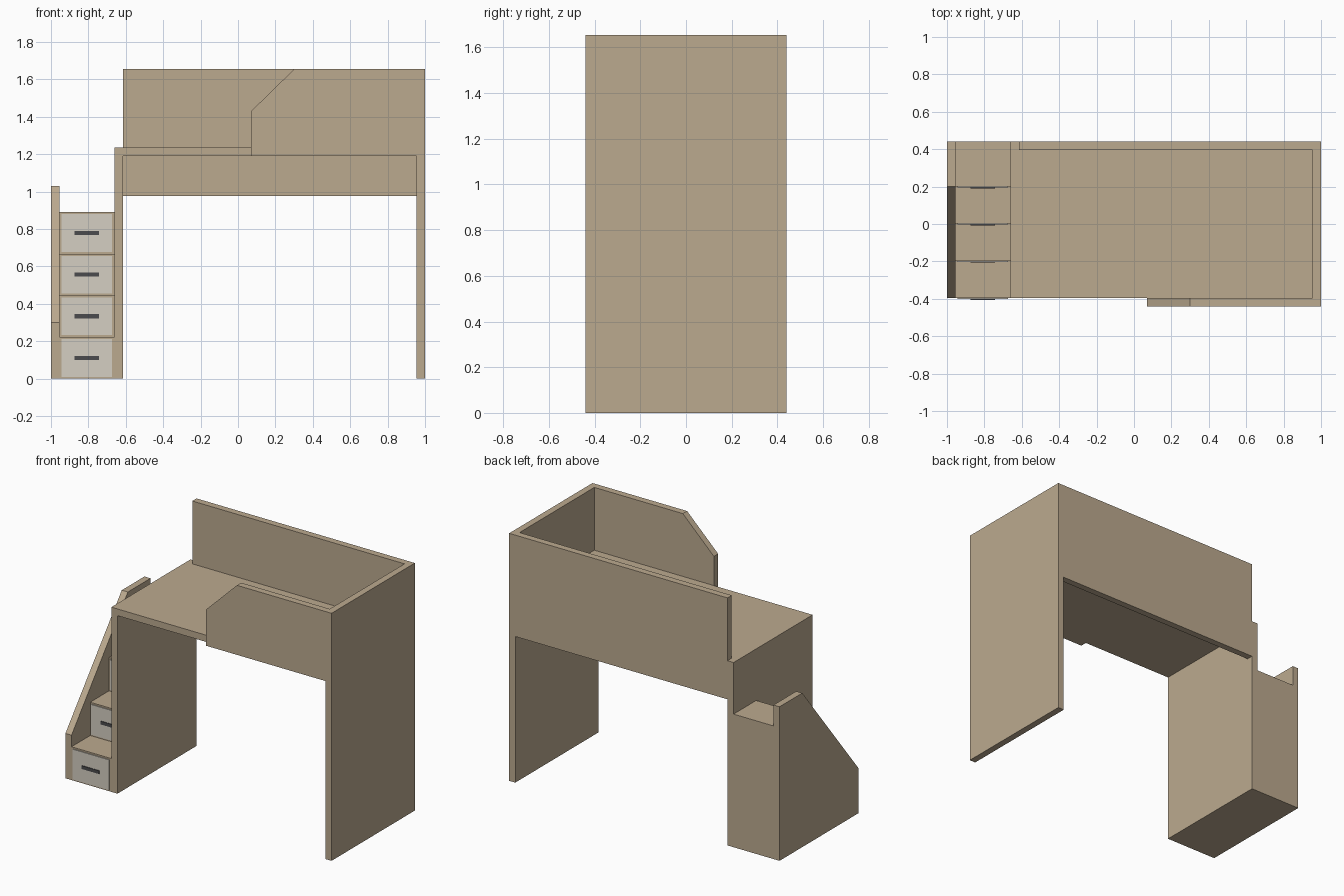
import bpy, bmesh

if "Cube" in bpy.data.objects:
    bpy.data.objects.remove(bpy.data.objects["Cube"])


def material(name, rgb):
    m = bpy.data.materials.new(name)
    m.diffuse_color = (*rgb, 1)
    m.use_nodes = True
    m.node_tree.nodes["Principled BSDF"].inputs["Base Color"].default_value = m.diffuse_color
    return m


WOOD = material("tan_wood", (0.50, 0.40, 0.275))
PALE = material("pale_drawer_front", (0.66, 0.62, 0.54))
DARK = material("dark_handle", (0.07, 0.07, 0.075))


def prism(name, profile, axis, lo, hi, mat):
    """Extrude a profile along x (points are y,z) or y (points are x,z)."""
    bm = bmesh.new()
    def place(p, d):
        return (d, p[0], p[1]) if axis == 'x' else (p[0], d, p[1])
    face = bm.faces.new([bm.verts.new(place(p, lo)) for p in profile])
    ext = bmesh.ops.extrude_face_region(bm, geom=[face])
    verts = [g for g in ext["geom"] if isinstance(g, bmesh.types.BMVert)]
    offset = (hi - lo, 0, 0) if axis == 'x' else (0, hi - lo, 0)
    bmesh.ops.translate(bm, verts=verts, vec=offset)
    bmesh.ops.recalc_face_normals(bm, faces=bm.faces)
    me = bpy.data.meshes.new(name)
    bm.to_mesh(me)
    bm.free()
    me.materials.append(mat)
    ob = bpy.data.objects.new(name, me)
    bpy.context.collection.objects.link(ob)
    return ob


def box(name, x0, x1, y0, y1, z0, z1, mat=WOOD):
    return prism(name, [(x0, z0), (x1, z0), (x1, z1), (x0, z1)], 'y', y0, y1, mat)


T = 0.045            # board thickness
BACK, FRONT = 0.44, -0.44
DECK = FRONT + T     # front edge of platform and stairs
TOP = 1.655

# Bed frame
box("right_end_panel", 1 - T, 1, FRONT, BACK, 0, TOP)
box("left_support_panel", -0.66, -0.615, DECK, BACK, 0, 1.235)
box("bed_platform", -0.615, 1 - T, DECK, BACK - T, 1.19, 1.235)
box("back_panel", -0.615, 1 - T, BACK - T, BACK, 0.977, TOP)
prism("front_guard", [(0.07, 1.19), (1 - T, 1.19), (1 - T, TOP), (0.30, TOP), (0.07, 1.43)],
      'y', FRONT, DECK, WOOD)

# Stair side wall with sloping top
prism("stair_side_wall", [(DECK, 0), (BACK, 0), (BACK, 1.03), (0.20, 1.03), (DECK, 0.30)],
      'x', -1, -1 + T, WOOD)

# Stepped stair body
RISE = 0.2225
fronts = [DECK, -0.197, 0.002, 0.201]
steps = [(BACK, 0)]
steps += [(BACK, RISE * 4)]
for i in (3, 2, 1, 0):
    steps += [(fronts[i], RISE * (i + 1)), (fronts[i], RISE * i)]
prism("stair_body", steps, 'x', -1 + T, -0.66, WOOD)

# Drawer front and handle on each riser
for i, y in enumerate(fronts):
    z = RISE * i + 0.111
    box(f"drawer_front_{i + 1}", -0.945, -0.673, y - 0.006, y, z - 0.101, z + 0.101, PALE)
    box(f"drawer_handle_{i + 1}", -0.873, -0.743, y - 0.010, y - 0.006, z - 0.011, z + 0.011, DARK)
